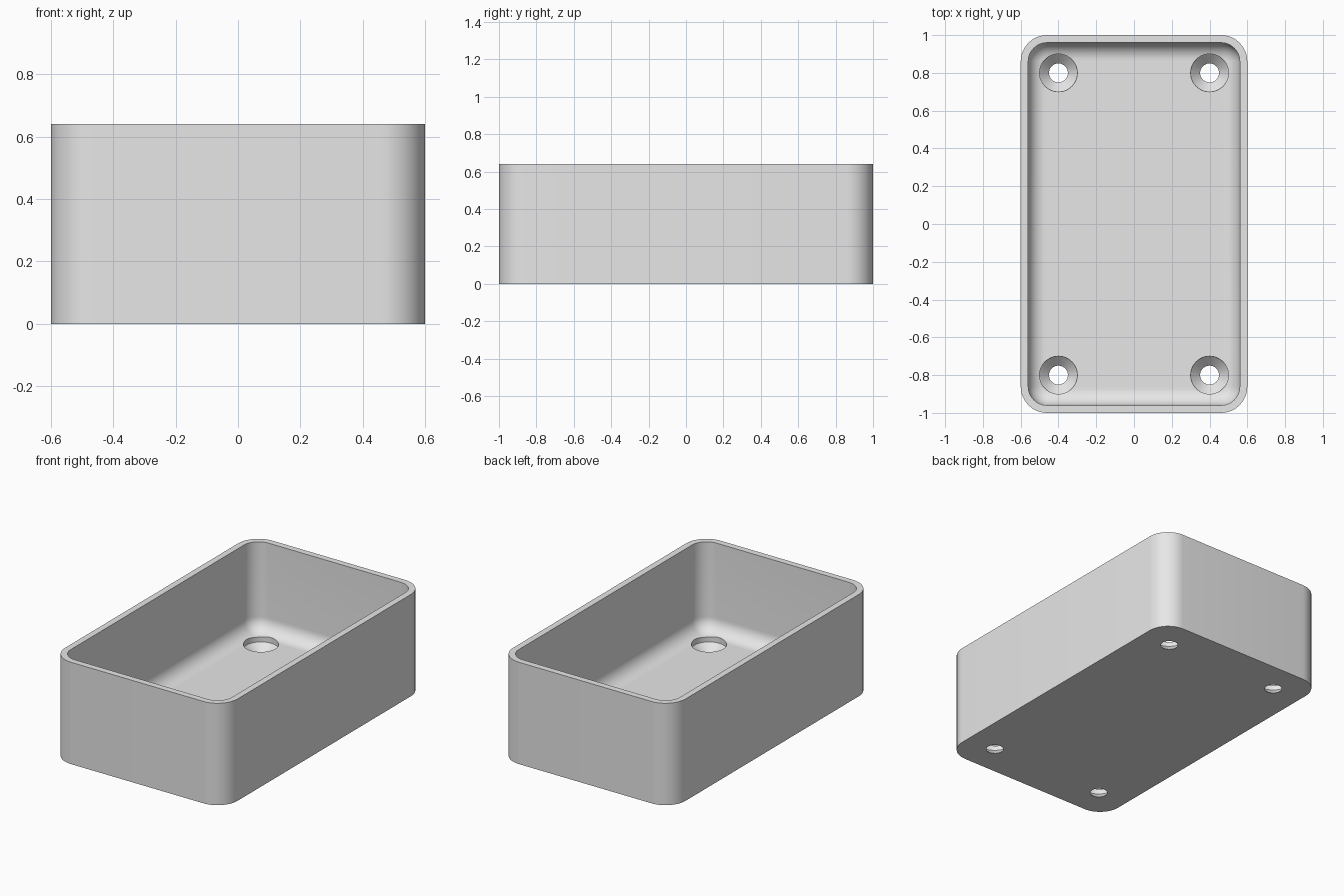
import bpy, bmesh
from math import sin, cos, pi

if "Cube" in bpy.data.objects:
    bpy.data.objects.remove(bpy.data.objects["Cube"], do_unlink=True)

HALF_X, HALF_Y, HEIGHT = 0.6, 1.0, 0.64
WALL, FLOOR = 0.04, 0.08
CORNER, FILLET = 0.14, 0.09
STEPS = 12

grey = bpy.data.materials.new("plain_grey")
grey.use_nodes = True
colour = (0.8, 0.8, 0.8, 1)
grey.diffuse_color = colour
grey.node_tree.nodes["Principled BSDF"].inputs["Base Color"].default_value = colour


def rounded_ring(inset, z):
    """Rounded rectangle outline, set in from the outer wall."""
    r = CORNER - inset
    cx, cy = HALF_X - CORNER, HALF_Y - CORNER
    points = []
    for quarter, (sx, sy) in enumerate([(1, 1), (-1, 1), (-1, -1), (1, -1)]):
        for i in range(STEPS + 1):
            a = (quarter + i / STEPS) * pi / 2
            points.append((sx * cx + r * cos(a), sy * cy + r * sin(a), z))
    return points


def circle_ring(x, y, r, z, sides=48):
    return [(x + r * cos(2 * pi * i / sides), y + r * sin(2 * pi * i / sides), z)
            for i in range(sides)]


def loft(bm, rings):
    """Skin a closed solid through the rings and cap both ends."""
    loops = [[bm.verts.new(p) for p in ring] for ring in rings]
    for low, high in zip(loops, loops[1:]):
        for i in range(len(low)):
            j = (i + 1) % len(low)
            bm.faces.new((low[i], low[j], high[j], high[i]))
    bm.faces.new(loops[0][::-1])
    bm.faces.new(loops[-1])


def make_object(name, bm):
    bmesh.ops.recalc_face_normals(bm, faces=bm.faces)
    mesh = bpy.data.meshes.new(name)
    bm.to_mesh(mesh)
    bm.free()
    mesh.materials.append(grey)
    obj = bpy.data.objects.new(name, mesh)
    bpy.context.collection.objects.link(obj)
    return obj


# Open box: up the outside, over the rim, down the inside to a filleted floor
rings = [rounded_ring(0, 0), rounded_ring(0, HEIGHT), rounded_ring(WALL, HEIGHT)]
for i in range(STEPS + 1):
    a = i / STEPS * pi / 2
    rings.append(rounded_ring(WALL + FILLET * (1 - cos(a)),
                              FLOOR + FILLET * (1 - sin(a))))
bm = bmesh.new()
loft(bm, rings)
box = make_object("enclosure_box", bm)

# Four countersunk screw holes
bm = bmesh.new()
hole_profile = [(0.05, -0.1), (0.05, 0.001), (0.1, 0.05), (0.1, 0.3)]
for x in (-0.4, 0.4):
    for y in (-0.8, 0.8):
        loft(bm, [circle_ring(x, y, r, z) for r, z in hole_profile])
cutter = make_object("screw_hole_cutter", bm)
cutter.hide_render = True

cut = box.modifiers.new("screw_holes", "BOOLEAN")
cut.operation = "DIFFERENCE"
cut.solver = "EXACT"
cut.object = cutter

bpy.ops.object.select_all(action="DESELECT")
box.select_set(True)
bpy.context.view_layer.objects.active = box
bpy.ops.object.modifier_apply(modifier=cut.name)
bpy.data.objects.remove(cutter, do_unlink=True)
bpy.ops.object.shade_smooth_by_angle(angle=pi / 6)
